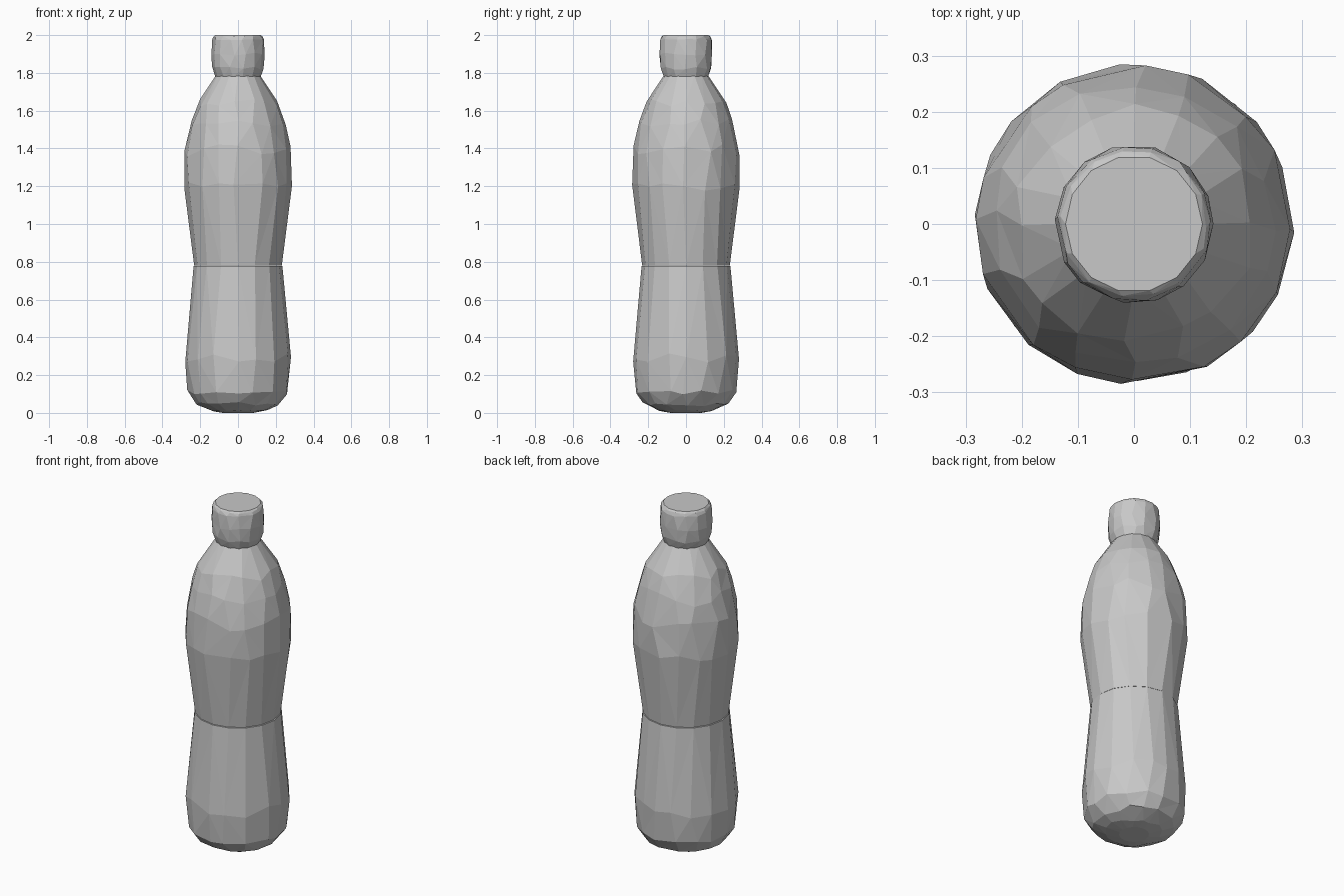
import bpy, bmesh, math, random

random.seed(7)
SIDES = 16

cube = bpy.data.objects.get("Cube")
if cube:
    bpy.data.objects.remove(cube, do_unlink=True)

grey = bpy.data.materials.new("plain grey")
grey.use_nodes = True
grey.diffuse_color = (0.58, 0.58, 0.58, 1)
grey.node_tree.nodes["Principled BSDF"].inputs["Base Color"].default_value = grey.diffuse_color


def radius_at(profile, z):
    """Radius of the profile at height z."""
    for (z0, r0, _), (z1, r1, _) in zip(profile, profile[1:]):
        if z <= z1:
            t = max(0.0, (z - z0) / (z1 - z0))
            return r0 + (r1 - r0) * t
    return profile[-1][1]


def faceted_lathe(name, profile, sides=SIDES):
    """Closed turned shell; each ring is (height, radius, height jitter).
    Jittered vertices slide along the profile so the outline stays true."""
    bm = bmesh.new()
    rings = []
    for z, r, jitter in profile:
        ring = []
        for i in range(sides):
            a = math.tau * i / sides
            if jitter:
                a += random.uniform(-0.25, 0.25) * math.tau / sides
            h = z + random.uniform(-jitter, jitter)
            rad = radius_at(profile, h) if jitter else r
            ring.append(bm.verts.new((rad * math.cos(a), rad * math.sin(a), h)))
        rings.append(ring)
    walls = []
    for low, high in zip(rings, rings[1:]):
        for i in range(sides):
            j = (i + 1) % sides
            walls.append(bm.faces.new((low[i], low[j], high[j], high[i])))
    bm.faces.new(list(reversed(rings[0])))
    bm.faces.new(rings[-1])
    bmesh.ops.triangulate(bm, faces=walls)
    bmesh.ops.recalc_face_normals(bm, faces=bm.faces)
    mesh = bpy.data.meshes.new(name)
    bm.to_mesh(mesh)
    bm.free()
    mesh.materials.append(grey)
    obj = bpy.data.objects.new(name, mesh)
    bpy.context.collection.objects.link(obj)
    return obj


# Rounded base tapering up to the waist seam
faceted_lathe("lower_body", [
    (0.0, 0.08, 0), (0.012, 0.15, 0.004), (0.045, 0.222, 0.012),
    (0.11, 0.268, 0.015), (0.29, 0.281, 0.025), (0.778, 0.235, 0)])

# Bulging upper half with sloping shoulders
faceted_lathe("upper_body", [
    (0.781, 0.232, 0), (1.2, 0.286, 0.025), (1.39, 0.283, 0.035),
    (1.53, 0.252, 0.03), (1.64, 0.215, 0.025), (1.785, 0.118, 0)])

# Bevelled screw cap
faceted_lathe("cap", [
    (1.78, 0.12, 0), (1.825, 0.137, 0.008), (1.9, 0.142, 0.01),
    (1.975, 0.138, 0.004), (1.992, 0.131, 0.002), (2.0, 0.122, 0)], 14)
